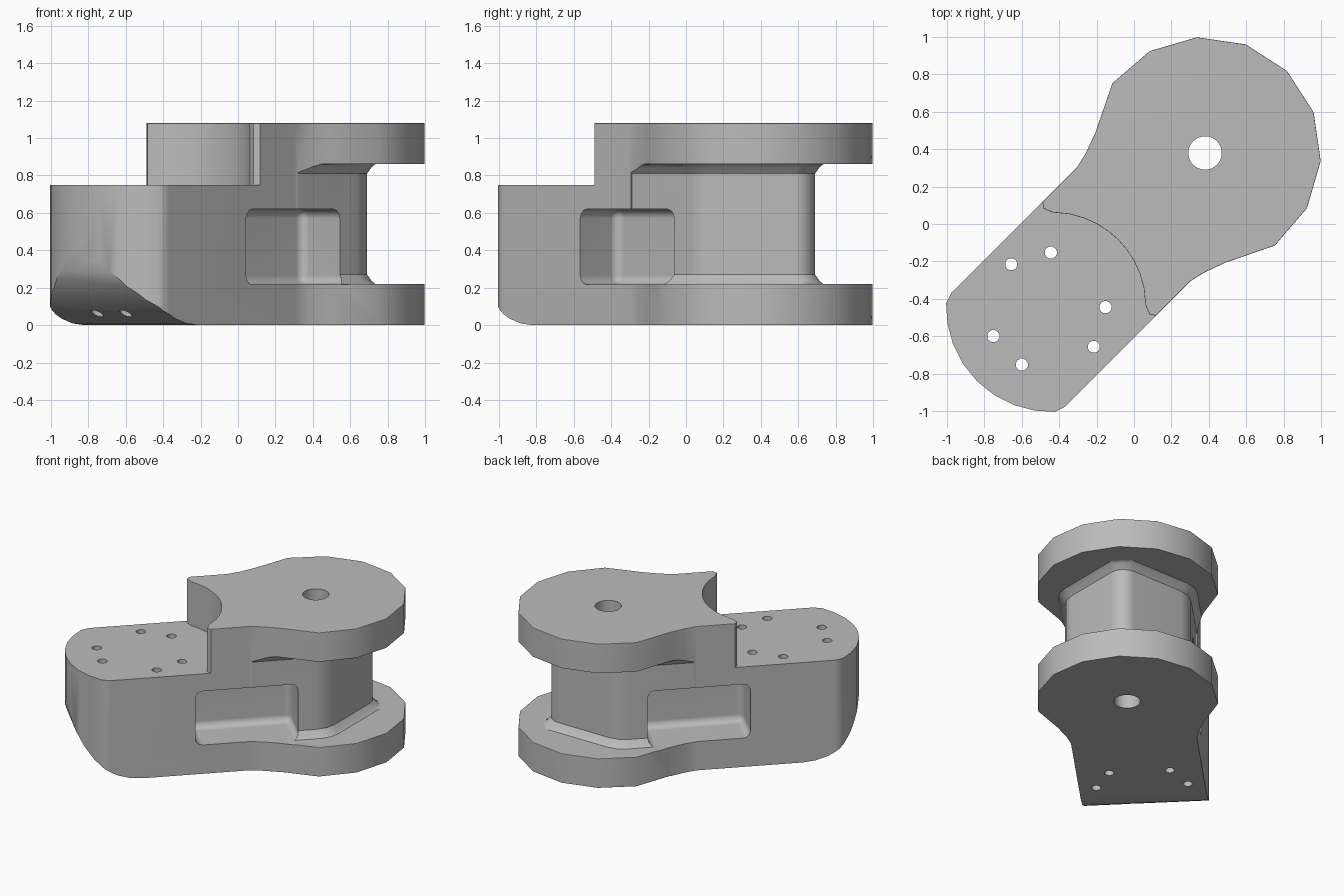
import bpy, bmesh, math
from math import cos, sin, pi, radians, sqrt
from mathutils import Matrix

default = bpy.data.objects.get("Cube")
if default:
    bpy.data.objects.remove(default, do_unlink=True)

WHEEL = 0.537          # hub position along the arm
LOW, HIGH, TOP, DECK = 0.22, 0.86, 1.08, 0.75

grey = bpy.data.materials.new("plain_grey")
grey.use_nodes = True
grey.diffuse_color = (0.5, 0.5, 0.5, 1)
grey.node_tree.nodes["Principled BSDF"].inputs["Base Color"].default_value = (0.5, 0.5, 0.5, 1)


def finish(name, bm):
    bmesh.ops.recalc_face_normals(bm, faces=bm.faces)
    mesh = bpy.data.meshes.new(name)
    bm.to_mesh(mesh)
    bm.free()
    ob = bpy.data.objects.new(name, mesh)
    bpy.context.collection.objects.link(ob)
    return ob


def loft(name, sections):
    """Skin between equal-length rings of 3D points, with capped ends."""
    bm = bmesh.new()
    rings = [[bm.verts.new(p) for p in ring] for ring in sections]
    n = len(rings[0])
    for a, b in zip(rings, rings[1:]):
        for i in range(n):
            j = (i + 1) % n
            bm.faces.new((a[i], a[j], b[j], b[i]))
    bm.faces.new(rings[0])
    bm.faces.new(rings[-1])
    return finish(name, bm)


def prism(name, pts, z0, z1):
    return loft(name, [[(u, v, z) for u, v in pts] for z in (z0, z1)])


def mirrored(half):
    """Close a half outline that starts and/or ends on the centre line."""
    return half + [(u, -v) for u, v in reversed(half) if v > 1e-6]


def cylinder(name, u, v, r, sides):
    ring = [(u + r * cos(2 * pi * i / sides), v + r * sin(2 * pi * i / sides)) for i in range(sides)]
    return prism(name, ring, -0.2, 1.4)


def box(name, u, v, z, rounding=0):
    bm = bmesh.new()
    bmesh.ops.create_cube(bm, size=1)
    for vert in bm.verts:
        for axis, (lo, hi) in enumerate((u, v, z)):
            vert.co[axis] = lo if vert.co[axis] < 0 else hi
    if rounding:
        bmesh.ops.bevel(bm, geom=bm.edges[:], offset=rounding, segments=3, profile=0.5, affect='EDGES')
    return finish(name, bm)


def subtract(target, cutter):
    cutter.hide_render = True
    mod = target.modifiers.new("cut", 'BOOLEAN')
    mod.operation, mod.solver, mod.object = 'DIFFERENCE', 'EXACT', cutter
    bpy.context.view_layer.objects.active = target
    bpy.ops.object.modifier_apply(modifier=mod.name)
    bpy.data.objects.remove(cutter, do_unlink=True)


# Main body: rounded arm end, straight sides, faceted wheel-shaped head
half = [(-0.626 - sqrt(0.562 ** 2 - v * v), v) for v in (0, 0.12, 0.23, 0.33, 0.41)]
half += [(-0.95, 0.43), (0, 0.43), (0.085, 0.45), (0.2, 0.492)]
half += [(WHEEL + 0.62 * cos(radians(a)), 0.62 * sin(radians(a))) for a in (98, 73.5, 49, 24.5, 0)]
body = prism("bracket_body", mirrored(half), 0, TOP)


# Gap between the flanges, leaving a wedge-ended neck with flared ends
def neck_ring(z, o):
    h, tip = 0.43 + o, 0.976 + sqrt(2) * o
    c = tip - h
    pts = [(-0.3, h), (c - 0.08, h), (c - 0.006, h - 0.014), (c + 0.057, h - 0.057),
           (tip - 0.078, 0.078), (tip - 0.054, 0.042), (tip - 0.046, 0)]
    return [(u, v, z) for u, v in mirrored(pts)]


flare = [(0.2, 0.07), (0.235, 0.025), (0.27, 0), (0.81, 0), (0.845, 0.025), (0.88, 0.07)]
gap = box("gap_cutter", (0.02, 1.4), (-0.9, 0.9), (LOW, HIGH))
subtract(gap, loft("neck", [neck_ring(z, o) for z, o in flare]))
subtract(body, gap)

# Deck recess with a concave step behind it
step = [(-0.62 + sqrt(0.25 - v * v), v) for v in (0, 0.07, 0.14, 0.21, 0.28, 0.35)]
step += [(-0.283, 0.40), (-0.25, 0.45), (-0.25, 0.8), (-2, 0.8)]
subtract(body, prism("deck_cutter", mirrored(step), DECK, 1.4))

# Rounded underside of the arm end
curve = [(-0.73 - 0.46 * sin(a), 0.46 - 0.46 * cos(a)) for a in [i * pi / 16 for i in range(9)]]
curve += [(-1.5, 0.46), (-1.5, -0.3), (-0.73, -0.3)]
subtract(body, loft("underside_cutter", [[(u, v, z) for u, z in curve] for v in (-1, 1)]))

# Side pockets
for lo, hi in ((0.15, 1), (-1, -0.15)):
    subtract(body, box("pocket_cutter", (-0.37, 0.34), (lo, hi), (LOW - 0.004, 0.62), 0.05))

# Hub hole and bolt holes
subtract(body, cylinder("hub_hole", WHEEL, 0, 0.09, 20))
for angle in (41, 82, 160):
    for side in (1, -1):
        a = radians(angle * side)
        subtract(body, cylinder("bolt_hole", -0.66 + 0.315 * cos(a), 0.315 * sin(a), 0.033, 12))

# Soften the flange rims and the top outline
bm = bmesh.new()
bm.from_mesh(body.data)
bmesh.ops.remove_doubles(bm, verts=bm.verts, dist=0.0005)
bm.normal_update()
rims = []
for e in bm.edges:
    a, b = (v.co for v in e.verts)
    if len(e.link_faces) != 2 or abs(a.z - b.z) > 0.001:
        continue
    tilt = sorted(abs(f.normal.z) for f in e.link_faces)
    if tilt[0] > 0.3 or tilt[1] < 0.9:
        continue
    mid = (a + b) / 2
    r = math.hypot(mid.x - WHEEL, mid.y)
    on_top = abs(mid.z - TOP) < 0.002 and r > 0.2
    on_rim = min(abs(mid.z - z) for z in (0, LOW, HIGH)) < 0.002 and r > 0.52 and mid.x > 0.15
    if on_top or on_rim:
        rims.append(e)
bmesh.ops.bevel(bm, geom=rims, offset=0.022, segments=2, profile=0.5, affect='EDGES', clamp_overlap=True)
bmesh.ops.recalc_face_normals(bm, faces=bm.faces)
# Turn the arm to run diagonally
bm.transform(Matrix.Rotation(pi / 4, 4, 'Z'))
bm.to_mesh(body.data)
bm.free()

body.data.materials.clear()
body.data.materials.append(grey)
for p in body.data.polygons:
    p.material_index = 0
bpy.ops.object.select_all(action='DESELECT')
body.select_set(True)
bpy.context.view_layer.objects.active = body
bpy.ops.object.shade_smooth_by_angle(angle=radians(32))
weighted = body.modifiers.new("weighted_normals", 'WEIGHTED_NORMAL')
weighted.keep_sharp = True
